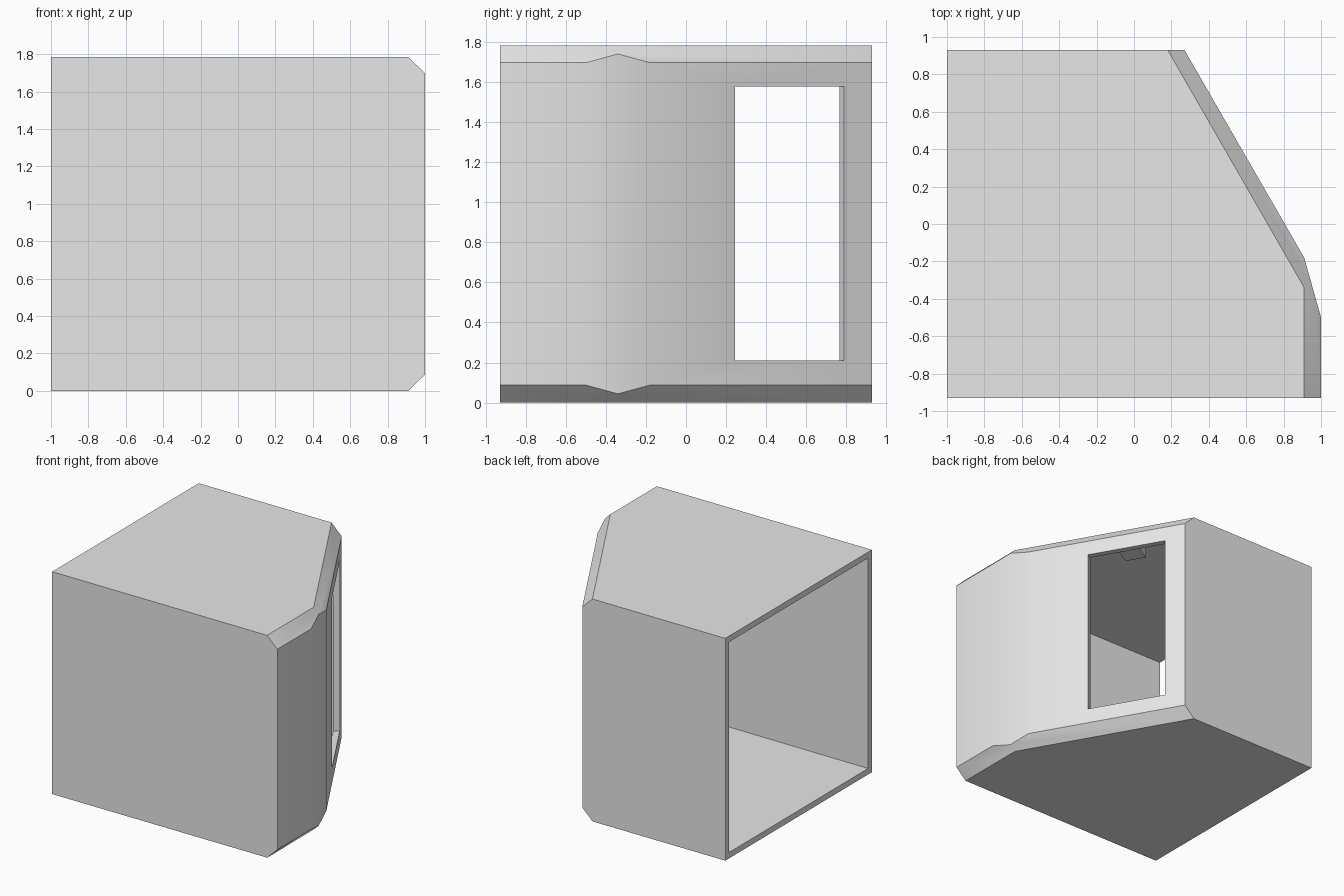
import bpy
import bmesh
from math import radians
from mathutils import Matrix, Vector

cube = bpy.data.objects.get("Cube")
if cube:
    bpy.data.objects.remove(cube, do_unlink=True)

grey = bpy.data.materials.new("plain grey")
grey.use_nodes = True
grey.diffuse_color = (0.8, 0.8, 0.8, 1)
grey.node_tree.nodes["Principled BSDF"].inputs["Base Color"].default_value = (0.8, 0.8, 0.8, 1)


def make_object(name, bm):
    mesh = bpy.data.meshes.new(name)
    bm.to_mesh(mesh)
    bm.free()
    mesh.materials.append(grey)
    obj = bpy.data.objects.new(name, mesh)
    bpy.context.collection.objects.link(obj)
    return obj


HEIGHT, CUT, DEPTH, WALL = 1.785, 0.087, 0.93, 0.048
bend_a, bend_b = Vector((1, -0.5)), Vector((0.91, -0.18))
back_edge = Vector((0.27, DEPTH))
bend_mid = (bend_a + bend_b) / 2
roof_bend, roof_back = (0.91, -0.34), (0.18, DEPTH)
WIN_Y, WIN_Z = (0.245, 0.79), (0.21, 1.578)


def on_slant(y):
    """Plan position on the slanted wall at depth y."""
    return bend_b.lerp(back_edge, (y - bend_b.y) / (back_edge.y - bend_b.y))


# Outer skin, left open on the -x side
bm = bmesh.new()


def face(*points):
    bm.faces.new([bm.verts.new((p[0], p[1], z)) for p, z in points])


lo, hi = CUT, HEIGHT - CUT

# Roof and floor with their chamfer strips
for end, edge in ((0, lo), (HEIGHT, hi)):
    half = (end + edge) / 2
    face(((-1, -DEPTH), end), ((0.91, -DEPTH), end), (roof_bend, end),
         (roof_back, end), ((-1, DEPTH), end))
    face(((0.91, -DEPTH), end), (roof_bend, end), (bend_mid, half),
         (bend_a, edge), ((1, -DEPTH), edge))
    face((roof_bend, end), (roof_back, end), (back_edge, edge),
         (bend_b, edge), (bend_mid, half))

# Front and back walls
for y, inner, outer in ((-DEPTH, 0.91, 1), (DEPTH, roof_back[0], back_edge.x)):
    face(((-1, y), 0), ((inner, y), 0), ((outer, y), lo),
         ((outer, y), hi), ((inner, y), HEIGHT), ((-1, y), HEIGHT))

# Right wall and the bend beside it
face(((1, -DEPTH), lo), (bend_a, lo), (bend_a, hi), ((1, -DEPTH), hi))
face((bend_a, lo), (bend_mid, lo / 2), (bend_b, lo),
     (bend_b, hi), (bend_mid, HEIGHT - lo / 2), (bend_a, hi))

# Slanted wall as a frame of four faces around the window
w0, w1 = (on_slant(y) for y in WIN_Y)
frame = [(bend_b, lo), (back_edge, lo), (back_edge, hi), (bend_b, hi)]
hole = [(w0, WIN_Z[0]), (w1, WIN_Z[0]), (w1, WIN_Z[1]), (w0, WIN_Z[1])]
for i in range(4):
    j = (i + 1) % 4
    face(frame[i], frame[j], hole[j], hole[i])

bmesh.ops.remove_doubles(bm, verts=bm.verts, dist=0.0005)
bmesh.ops.recalc_face_normals(bm, faces=bm.faces)
roof = max(bm.faces, key=lambda f: f.calc_center_median().z)
if roof.normal.z < 0:
    bmesh.ops.reverse_faces(bm, faces=bm.faces)
shell = make_object("room_shell", bm)

# Wall thickness grows inward
solid = shell.modifiers.new("thickness", "SOLIDIFY")
solid.thickness = WALL
solid.offset = -1
solid.use_even_offset = True
bpy.ops.object.select_all(action="DESELECT")
shell.select_set(True)
bpy.context.view_layer.objects.active = shell
bpy.ops.object.modifier_apply(modifier=solid.name)
bpy.ops.object.shade_smooth_by_angle(angle=radians(30))

# Small block on the inside of the slanted wall, above the window
along = (back_edge - bend_b).normalized().to_3d()
inward = Vector((-along.y, along.x, 0))
centre = ((w0 + w1) / 2).to_3d() + inward * 0.123
centre.z = 1.65
turn = Matrix((along, inward, Vector((0, 0, 1)))).transposed().to_4x4()
bm = bmesh.new()
bmesh.ops.create_cube(bm, size=1, matrix=Matrix.Translation(centre) @ turn
                      @ Matrix.Diagonal((0.166, 0.16, 0.13, 1)))
make_object("window_head_block", bm)
